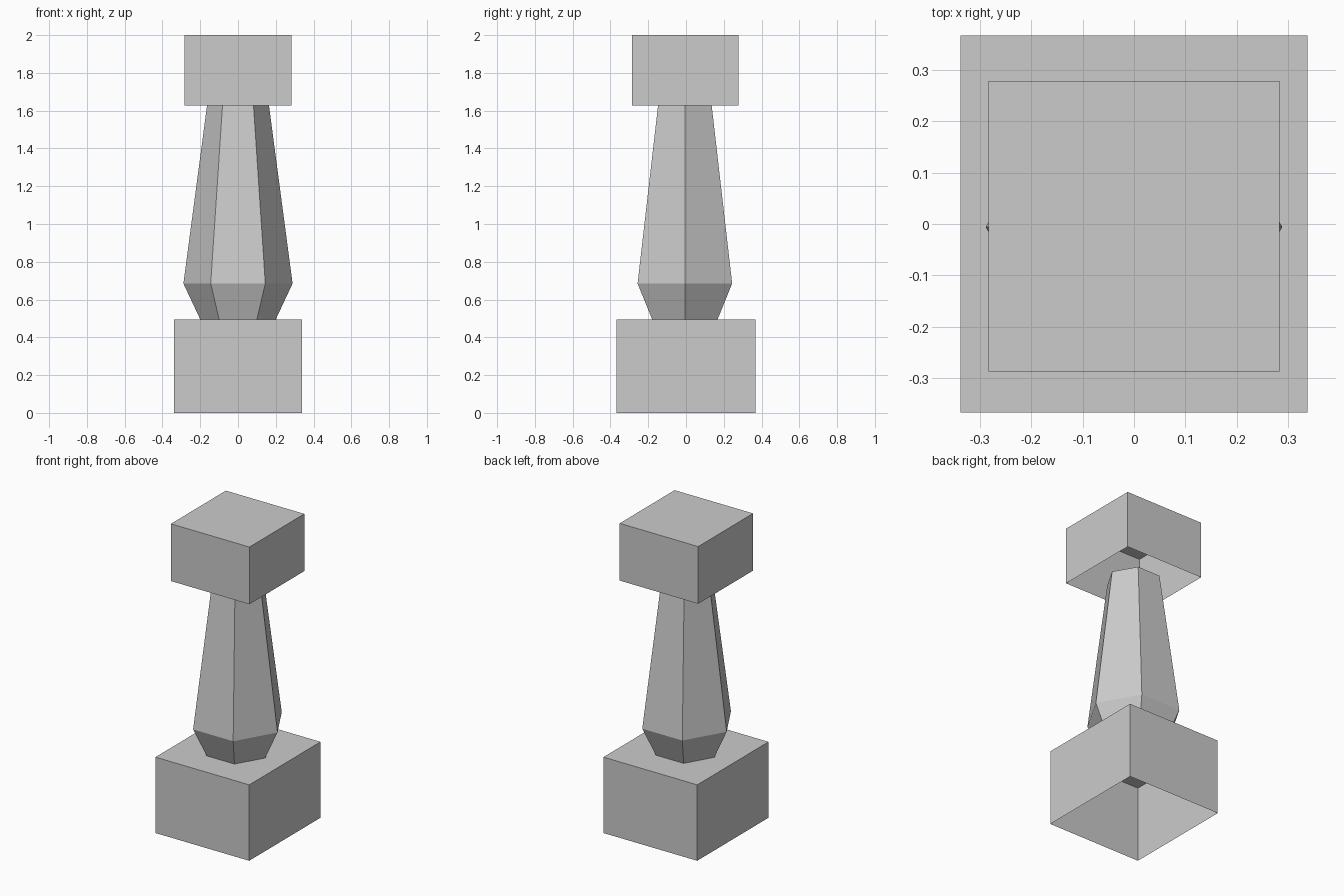
import bpy, bmesh
from math import cos, sin, tau

cube = bpy.data.objects.get("Cube")
if cube:
    bpy.data.objects.remove(cube, do_unlink=True)

stone = bpy.data.materials.new("grey_stone")
stone.use_nodes = True
colour = (0.6, 0.6, 0.6, 1)
stone.diffuse_color = colour
stone.node_tree.nodes["Principled BSDF"].inputs["Base Color"].default_value = colour


def loft(name, rings, cap_top):
    """Join matching rings of points, optionally closing the top."""
    bm = bmesh.new()
    loops = [[bm.verts.new(p) for p in ring] for ring in rings]
    n = len(loops[0])
    for low, high in zip(loops, loops[1:]):
        for i in range(n):
            j = (i + 1) % n
            bm.faces.new((low[i], low[j], high[j], high[i]))
    if cap_top:
        bm.faces.new(loops[-1])
    mesh = bpy.data.meshes.new(name)
    bm.to_mesh(mesh)
    bm.free()
    mesh.materials.append(stone)
    obj = bpy.data.objects.new(name, mesh)
    bpy.context.collection.objects.link(obj)
    return obj


def rectangle(hx, hy, cy, z):
    return [(sx * hx, cy + sy * hy, z)
            for sx, sy in ((-1, -1), (1, -1), (1, 1), (-1, 1))]


def hexagon(radius, cy, z):
    return [(radius * cos(tau * i / 6), cy + radius * sin(tau * i / 6), z)
            for i in range(6)]


# Blocks with open undersides
loft("base_block", [rectangle(0.338, 0.367, 0, z) for z in (0, 0.495)], True)
loft("top_block", [rectangle(0.283, 0.283, -0.004, z) for z in (1.627, 2)], True)

# Six-sided tapering shaft
profile = ((0.2, 0.495), (0.289, 0.685), (0.164, 1.627))
loft("shaft", [hexagon(r, -0.006, z) for r, z in profile], True)
